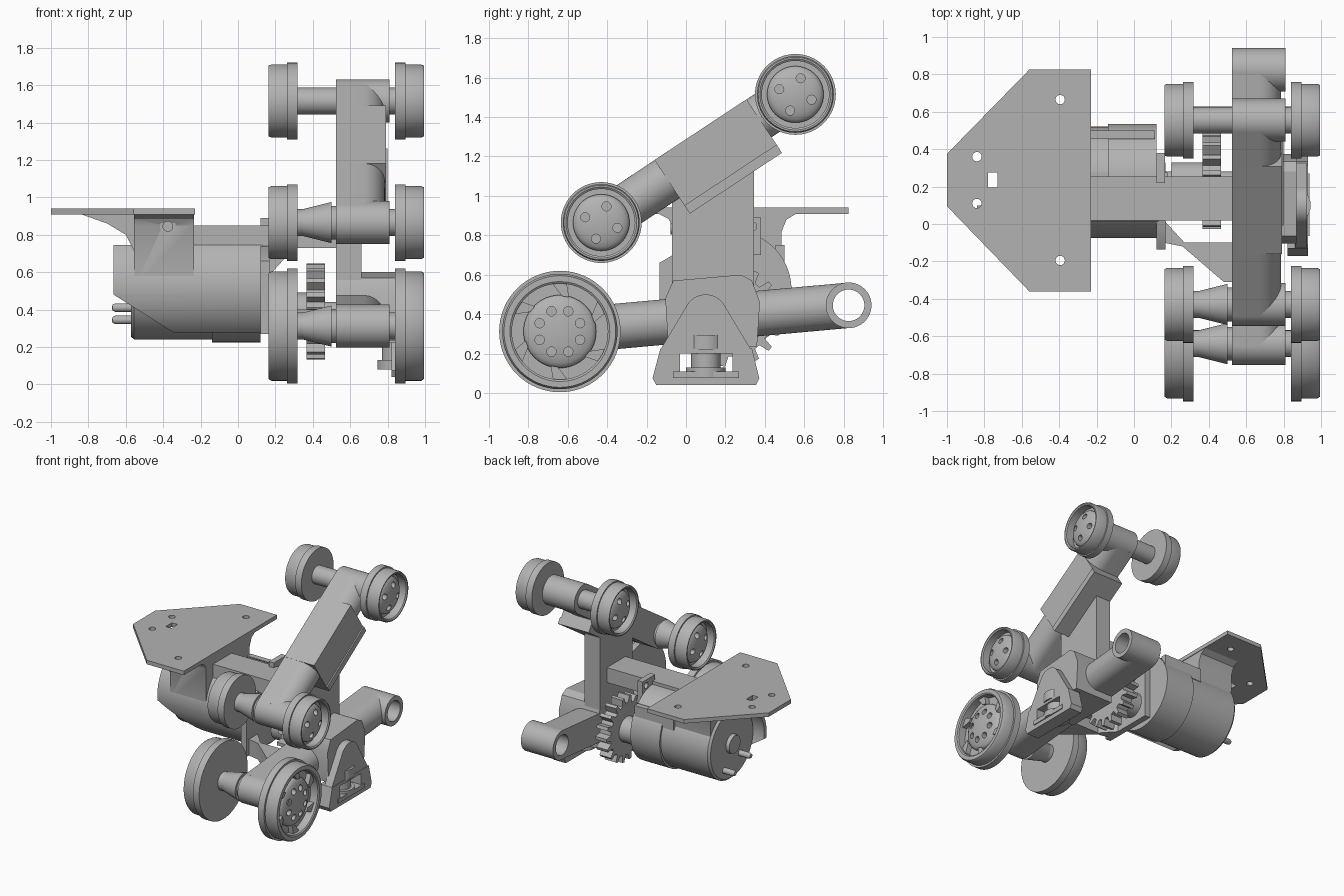
import bpy, bmesh
from math import sin, cos, pi, radians
from mathutils import Matrix, Vector

if "Cube" in bpy.data.objects:
    bpy.data.objects.remove(bpy.data.objects["Cube"])

grey = bpy.data.materials.new("plain_grey")
grey.use_nodes = True
grey.diffuse_color = (0.45, 0.45, 0.45, 1)
grey.node_tree.nodes["Principled BSDF"].inputs["Base Color"].default_value = (0.45, 0.45, 0.45, 1)


def smooth(mesh):
    for f in mesh.polygons:
        f.use_smooth = True
    mesh.set_sharp_from_angle(angle=radians(32))


def finish(name, bm, matrix=Matrix()):
    bmesh.ops.remove_doubles(bm, verts=bm.verts, dist=1e-5)
    bmesh.ops.transform(bm, matrix=matrix, verts=bm.verts)
    bmesh.ops.recalc_face_normals(bm, faces=bm.faces)
    mesh = bpy.data.meshes.new(name)
    bm.to_mesh(mesh)
    bm.free()
    mesh.materials.append(grey)
    smooth(mesh)
    obj = bpy.data.objects.new(name, mesh)
    bpy.context.collection.objects.link(obj)
    return obj


def columns(x, y, z):
    return Matrix((x, y, z)).transposed().to_4x4()


# Maps a flat profile plus extrusion depth onto the world axes
FRAMES = {"x": columns((0, 1, 0), (0, 0, 1), (1, 0, 0)),
          "y": columns((1, 0, 0), (0, 0, 1), (0, 1, 0)),
          "z": Matrix()}


def prism(name, points, lo, hi, axis="x", matrix=None):
    bm = bmesh.new()
    face = bm.faces.new([bm.verts.new((u, v, lo)) for u, v in points])
    side = bmesh.ops.extrude_face_region(bm, geom=[face])["geom"]
    verts = [g for g in side if isinstance(g, bmesh.types.BMVert)]
    bmesh.ops.translate(bm, vec=(0, 0, hi - lo), verts=verts)
    return finish(name, bm, matrix or FRAMES[axis])


def rect(u0, u1, v0, v1):
    return [(u0, v0), (u1, v0), (u1, v1), (u0, v1)]


def arc(u, v, r, start, end, steps=24):
    angles = [radians(start + (end - start) * i / steps) for i in range(steps + 1)]
    return [(u + r * cos(a), v + r * sin(a)) for a in angles]


def lathe(name, profile, centre, axis="x", steps=48, closed=False):
    """Revolve (position along axis, radius) points around a line through centre."""
    bm = bmesh.new()
    vs = [bm.verts.new((r, 0, a)) for a, r in profile]
    es = [bm.edges.new(p) for p in zip(vs, vs[1:])]
    if closed:
        es.append(bm.edges.new((vs[-1], vs[0])))
    bmesh.ops.spin(bm, geom=vs + es, axis=(0, 0, 1), cent=(0, 0, 0),
                   angle=2 * pi, steps=steps)
    u, v = centre
    place = Matrix.Translation((u, v, 0))
    return finish(name, bm, FRAMES[axis] @ place)


def rod(name, lo, hi, r, centre, axis="x", steps=48):
    return lathe(name, [(lo, 0), (lo, r), (hi, r), (hi, 0)], centre, axis, steps)


def cut(obj, *cutters):
    for c in cutters:
        c.hide_render = True
        mod = obj.modifiers.new("cut", "BOOLEAN")
        mod.operation, mod.solver, mod.object = "DIFFERENCE", "EXACT", c
    bpy.context.view_layer.update()
    graph = bpy.context.evaluated_depsgraph_get()
    mesh = bpy.data.meshes.new_from_object(obj.evaluated_get(graph))
    obj.modifiers.clear()
    obj.data = mesh
    for c in cutters:
        bpy.data.objects.remove(c)
    smooth(mesh)
    return obj


# Wheels: flanged rim, recessed face and a domed hub with drilled holes
def wheel(name, centre, R, x0, s, hub, rim, holes, hole_r, first):
    y, z = centre
    prof = [(0, 0), (0, R), (0.055, R), (0.055, 0.95 * R), (0.14, 0.95 * R),
            (0.155, 0.92 * R), (0.155, rim * R + 0.01), (0.148, rim * R), (0.085, rim * R),
            (0.085, hub * R)]
    prof += [(0.1 + 0.045 * sin(t * pi / 12), hub * R * cos(t * pi / 12)) for t in range(6)]
    prof.append((0.145, 0))
    obj = lathe(name, [(x0 + s * a, r) for a, r in prof], centre, steps=64)
    drills = []
    for i in range(holes):
        a = radians(first) + 2 * pi * i / holes
        ends = sorted((x0 + s * 0.07, x0 + s * 0.2))
        drills.append(rod("drill", *ends, hole_r,
                          (y + hub * R * 0.6 * cos(a), z + hub * R * 0.6 * sin(a)), steps=16))
    cut(obj, *drills)


SMALL = dict(R=0.205, hub=0.7, rim=0.83, holes=4, hole_r=0.023, first=72)
LARGE = dict(R=0.308, hub=0.6, rim=0.79, holes=8, hole_r=0.024, first=22.5)
LOW, MID, HIGH, REAR = (-0.64, 0.312), (-0.43, 0.865), (0.555, 1.515), (0.825, 0.445)
for label, c, kind in (("lower_front", LOW, LARGE), ("middle", MID, SMALL), ("upper", HIGH, SMALL)):
    wheel(label + "_wheel_left", c, x0=0.84, s=1, **kind)
    wheel(label + "_wheel_right", c, x0=0.318, s=-1, **kind)
    rod(label + "_axle", 0.3, 0.86, 0.072, c)
    rod(label + "_hub", 0.525, 0.81, 0.115, c)
    if label != "upper":
        lathe(label + "_axle_cone", [(0.32, 0), (0.32, 0.065), (0.5, 0.11), (0.5, 0.09),
                                     (0.54, 0.09), (0.54, 0)], c)

# Slanted fan blades in the large wheel recesses
for x0, x1 in ((0.91, 0.965), (0.193, 0.248)):
    for i in range(6):
        a = radians(15 + 60 * i)
        pts = [(0.18, a), (0.246, a + 0.12), (0.246, a + 0.42), (0.18, a + 0.2)]
        prism("fan_blade", [(LOW[0] + r * cos(t), LOW[1] + r * sin(t)) for r, t in pts], x0, x1)


# Rocker arms: flat inner side, rounded outer side
def arm_frame(start, end):
    d = Vector((0, end[0] - start[0], end[1] - start[1]))
    t = d.normalized()
    m = columns((1, 0, 0), (0, -t.z, t.y), t)
    return Matrix.Translation((0, *start)) @ m, d.length


D_SECTION = [(0.525, -0.115), (0.525, 0.115)] + arc(0.67, 0, 0.115, 90, -90)
frame, length = arm_frame(MID, HIGH)
prism("upper_arm", D_SECTION, 0, length, matrix=frame)
prism("upper_arm_sleeve", rect(0.525, 0.79, -0.165, 0.116), 0.4, 0.96, matrix=frame)
prism("sleeve_base", rect(0.525, 0.8, -0.21, -0.16), 0.4, 0.96, matrix=frame)
frame, length = arm_frame(LOW, REAR)
lower_arm = prism("lower_arm", D_SECTION, 0, length, matrix=frame)
cut(lower_arm, rod("bore", 0.4, 0.9, 0.09, REAR))
lathe("rear_sleeve", [(0.525, 0.08), (0.525, 0.116), (0.81, 0.116), (0.81, 0.08)], REAR, closed=True)

# Upright between the arms
prism("upright", [(-0.07, 0.4), (0.345, 0.4), (0.345, 1.37), (-0.07, 1.1)], 0.525, 0.66)

# Housing around the lower arm, with the arched cover outside
prism("arm_housing", [(-0.09, 0.235), (-0.105, 0.48), (-0.065, 0.57), (0.28, 0.6),
                      (0.335, 0.57), (0.375, 0.46), (0.36, 0.235)], 0.525, 0.87)
prism("arched_cover", [(0.33, 0.22)] + arc(0.1, 0.39, 0.11, 35, 145, 14) + [(-0.13, 0.22)], 0.86, 0.925)

# Coupler tray and hook
tray = prism("coupler_tray", [(-0.13, 0.225), (-0.17, 0.075), (-0.15, 0.04), (0.355, 0.04),
                              (0.372, 0.075), (0.335, 0.225)], 0.82, 0.93)
cut(tray, prism("tray_window", rect(-0.03, 0.235, 0.11, 0.2), 0.7, 1.0))
prism("tray_lip", rect(-0.065, 0.27, 0.075, 0.11), 0.86, 0.938)
lathe("coupler_post", [(0.08, 0), (0.08, 0.1), (0.13, 0.1), (0.13, 0.075), (0.22, 0.075),
                       (0.22, 0.1), (0.295, 0.1), (0.295, 0)], (0.845, 0.1), "z")

# Motor, gearbox ring, end boss and terminals
MOTOR = (0.235, 0.525)
lathe("motor", [(-0.6, 0), (-0.6, 0.07), (-0.572, 0.075), (-0.572, 0.27), (-0.555, 0.285),
                (-0.14, 0.285), (-0.14, 0.3), (0.12, 0.3), (0.12, 0)], MOTOR, steps=72)
for c in ((0.13, 0.41), (0.33, 0.345)):
    lathe("terminal_pin", [(-0.675, 0), (-0.67, 0.016), (-0.655, 0.023), (-0.55, 0.023), (-0.55, 0)], c)

# Curved shield in front of the motor, with a sloping lower corner
shield = prism("motor_shield", arc(*MOTOR, 0.31, 135, 233) + arc(*MOTOR, 0.28, 233, 135), -0.665, 0.13)
cut(shield, prism("corner_cut", [(-0.8, 0.1), (-0.8, 0.566), (-0.665, 0.48), (-0.35, 0.28),
                                 (-0.2, 0.185), (-0.2, 0.1)], -0.5, 0.5, "y"))

# Motor face plate, tab, top beam and lower gusset
prism("motor_face_plate", [(-0.135, 0.27), (0.33, 0.27), (0.33, 0.74), (0.0, 0.74), (-0.135, 0.66)], 0.12, 0.168)
tab = prism("mounting_tab", rect(0.22, 0.38, 0.7, 0.89), 0.12, 0.165)
cut(tab, rod("tab_hole", 0.0, 0.3, 0.024, (0.335, 0.845)))
prism("top_beam", rect(0.02, 0.255, 0.73, 0.85), -0.24, 0.53)
prism("beam_rib", rect(0.25, 0.275, 0.73, 0.81), -0.24, 0.18)
prism("rear_rib", rect(0.455, 0.5, 0.64, 0.75), -0.24, 0.11)
prism("lower_gusset", [(0.16, 0.02), (0.16, -0.1), (0.26, -0.12), (0.48, -0.31), (0.53, -0.31),
                       (0.53, -0.1), (0.27, -0.1)], 0.27, 0.4, "z")
prism("beam_gusset", [(0.165, 0.58), (0.165, 0.74), (0.31, 0.74)], 0.03, 0.07, "y")

# Drive gear and shaft
GEAR = (0.23, 0.39)
teeth, outline = 18, []
for i in range(teeth):
    for r, k in ((0.205, -0.3), (0.258, -0.14), (0.258, 0.14), (0.205, 0.3)):
        a = 2 * pi * (i + k) / teeth
        outline.append((GEAR[0] + r * cos(a), GEAR[1] + r * sin(a)))
prism("drive_gear", outline, 0.365, 0.465)
rod("gear_boss", 0.2, 0.37, 0.1, GEAR)
rod("gear_shaft", 0.1, 0.55, 0.05, GEAR)

# Platform with holes, carried by a flared saddle
platform = prism("platform", [(-1, 0.095), (-0.56, -0.36), (-0.23, -0.36), (-0.23, 0.825),
                              (-0.56, 0.825), (-1, 0.375)], 0.908, 0.94, "z")
spots = [(-0.84, 0.36), (-0.84, 0.11), (-0.395, 0.665), (-0.395, -0.195)]
cut(platform, prism("slot", rect(-0.78, -0.73, 0.195, 0.275), 0.8, 1, "z"),
    *[rod("platform_hole", 0.8, 1, 0.025, p, "z", 24) for p in spots])
saddle = prism("saddle", [(-0.07, 0.52), (-0.07, 0.85), (-0.09, 0.885), (-0.14, 0.91), (0.56, 0.91),
                          (0.51, 0.88), (0.485, 0.82), (0.48, 0.6), (0.235, 0.52)], -0.555, -0.235)
SCREW = (-0.375, 0.845)
cut(saddle, rod("screw_bore", -0.3, 0.05, 0.028, SCREW, "y", 24))
lathe("screw_ring", [(-0.078, 0.026), (-0.078, 0.042), (-0.06, 0.042), (-0.06, 0.026)], SCREW, "y", closed=True)
prism("saddle_gusset", [(-0.84, 0.91), (-0.7, 0.86), (-0.6, 0.8), (-0.55, 0.7), (-0.55, 0.91)], -0.06, 0.1, "y")
